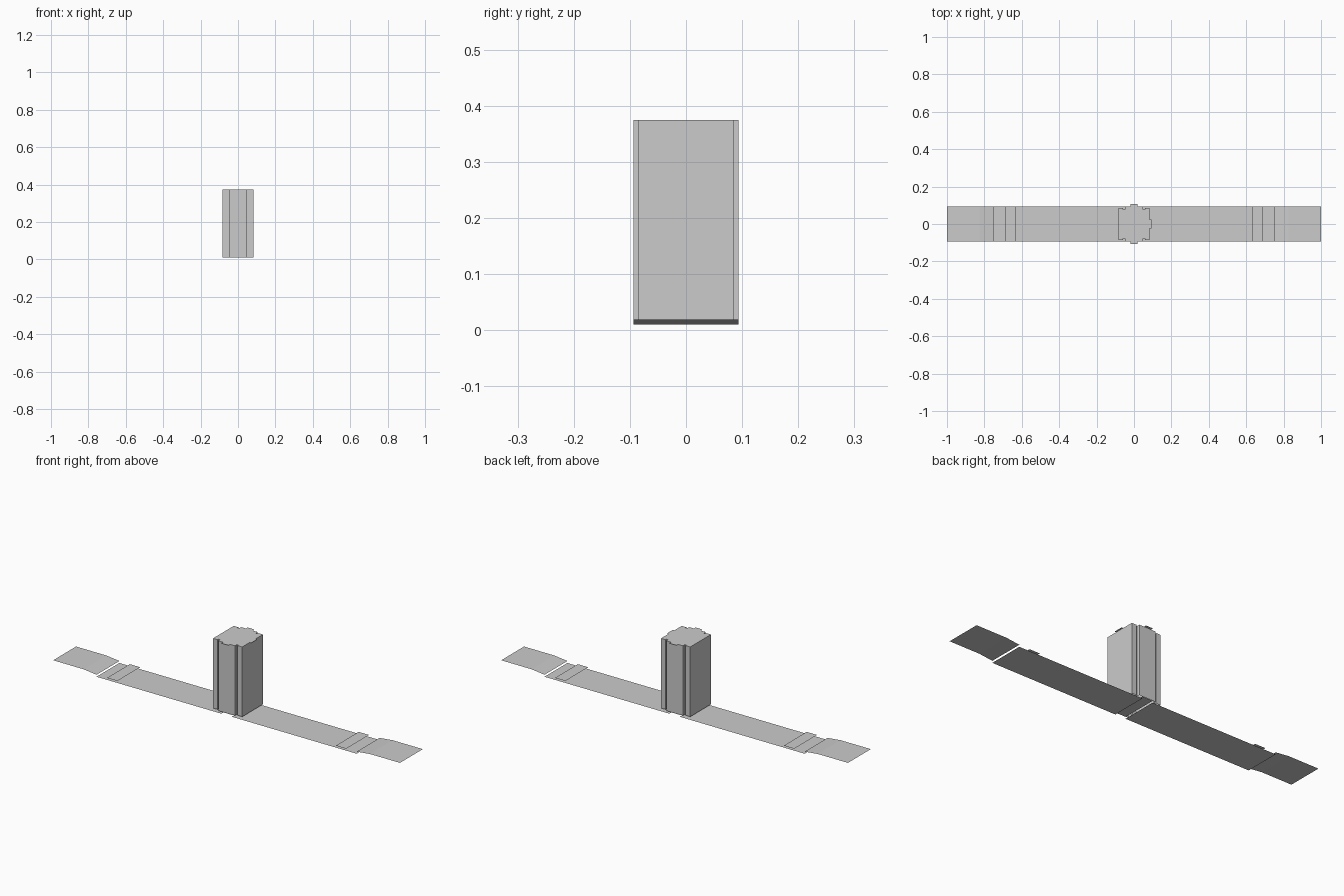
import bpy, bmesh, math

cube = bpy.data.objects.get("Cube")
if cube:
    bpy.data.objects.remove(cube, do_unlink=True)

grey = bpy.data.materials.new("light_grey")
grey.use_nodes = True
COLOUR = (0.6, 0.6, 0.6, 1)
grey.diffuse_color = COLOUR
grey.node_tree.nodes["Principled BSDF"].inputs["Base Color"].default_value = COLOUR

HALF = 0.094      # half width of the strips
BASE, TOP = 0.011, 0.375


def finish(name, bm):
    mesh = bpy.data.meshes.new(name)
    bm.to_mesh(mesh)
    bm.free()
    mesh.materials.append(grey)
    obj = bpy.data.objects.new(name, mesh)
    bpy.context.collection.objects.link(obj)
    return obj


def sheet(name, profile, y0=-HALF, y1=HALF):
    """Thin sheet: an (x, z) profile swept along y, facing up."""
    bm = bmesh.new()
    rows = [[bm.verts.new((x, y, z)) for y in (y0, y1)] for x, z in sorted(profile)]
    for a, b in zip(rows, rows[1:]):
        bm.faces.new((a[0], b[0], b[1], a[1]))
    return finish(name, bm)


# Mirrored ground strips, raised cross bands and stepped end flaps
for side, s in (("left", 1), ("right", -1)):
    for part, profile in (
        ("strip", [(0.03, 0), (0.75, 0)]),
        ("band", [(0.63, 0.01), (0.69, 0.01)]),
        ("end_flap", [(0.75, 0.0105), (0.825, 0.019), (1, 0.019)]),
    ):
        sheet(f"{side}_{part}", [(s * x, z) for x, z in profile])

# Plate bridging the gap between the strips
sheet("centre_plate", [(-0.03, 0.01), (0.03, 0.01)])

# Tower: grooved outline with raised front and back panels, open underneath
half_face = [(0.084, 0.085), (0.058, 0.085), (0.058, 0.078), (0.048, 0.078), (0.048, HALF)]
back = half_face + [(-x, y) for x, y in reversed(half_face)]
outline = back + [(-x, -y) for x, y in back]
bm = bmesh.new()
low, high = ([bm.verts.new((x, y, z)) for x, y in outline] for z in (BASE, TOP))
for i in range(len(outline)):
    j = (i + 1) % len(outline)
    bm.faces.new((low[i], low[j], high[j], high[i]))
bm.faces.new(high)
finish("tower", bm)

# Small tabs projecting from the top edge
for name, s in (("back_tab", 1), ("front_tab", -1)):
    y0, y1 = sorted((s * HALF, s * 0.108))
    sheet(name, [(-0.02, TOP), (0.02, TOP)], y0, y1)
sheet("side_tab", [(0.084, TOP), (0.093, TOP)], -0.024, 0.024)

# Round cap on the top
bm = bmesh.new()
bmesh.ops.create_circle(bm, cap_ends=True, segments=32, radius=0.048)
for v in bm.verts:
    v.co.z = TOP + 0.0015
finish("top_disc", bm)
